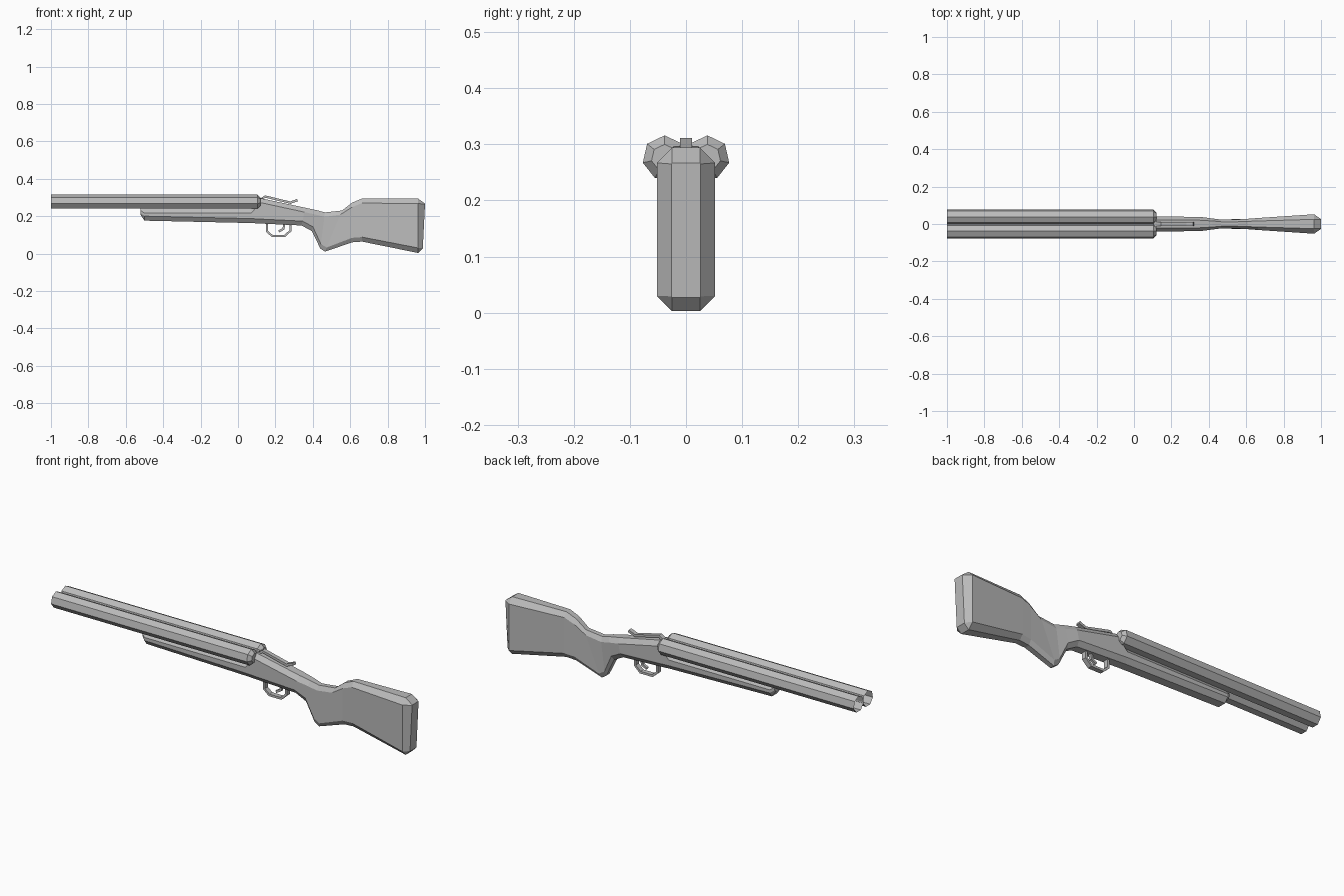
import bpy, bmesh, math
from mathutils import Vector

cube = bpy.data.objects.get("Cube")
if cube:
    bpy.data.objects.remove(cube)

GREY = (0.5, 0.5, 0.5, 1)
mat = bpy.data.materials.new("plain grey")
mat.use_nodes = True
mat.diffuse_color = GREY
mat.node_tree.nodes["Principled BSDF"].inputs["Base Color"].default_value = GREY


def loft(name, rings, cap_start=True, cap_end=True):
    """Skin a list of equal-length rings of points."""
    bm = bmesh.new()
    loops = [[bm.verts.new(p) for p in ring] for ring in rings]
    for a, b in zip(loops, loops[1:]):
        for i in range(len(a)):
            j = (i + 1) % len(a)
            bm.faces.new((a[i], a[j], b[j], b[i]))
    if cap_start:
        bm.faces.new(loops[0][::-1])
    if cap_end:
        bm.faces.new(loops[-1])
    bmesh.ops.recalc_face_normals(bm, faces=bm.faces)
    mesh = bpy.data.meshes.new(name)
    bm.to_mesh(mesh)
    bm.free()
    mesh.materials.append(mat)
    obj = bpy.data.objects.new(name, mesh)
    bpy.context.collection.objects.link(obj)
    return obj


def section(xt, zt, xb, zb, half, flat, chamfer):
    """Chamfered section between a top point and a bottom point."""
    top, bottom = Vector((xt, 0, zt)), Vector((xb, 0, zb))
    step = (bottom - top).normalized() * chamfer
    side = [(top, flat), (top + step, half), (bottom - step, half), (bottom, flat)]
    right = [p + Vector((0, -w, 0)) for p, w in side]
    left = [p + Vector((0, w, 0)) for p, w in reversed(side)]
    return right + left


def ribbon(name, path, half, thick):
    """Sweep a rectangle along a path in the xz plane."""
    pts = [Vector((x, 0, z)) for x, z in path]
    rings = []
    for i, p in enumerate(pts):
        before = (p - pts[i - 1]).normalized() if i else None
        after = (pts[i + 1] - p).normalized() if i < len(pts) - 1 else None
        d = ((before or after) + (after or before)).normalized()
        n = Vector((-d.z, 0, d.x)) * thick / 2
        w = Vector((0, half, 0))
        rings.append([p + n + w, p + n - w, p - n - w, p - n + w])
    return loft(name, rings)


# Forend, receiver, grip and butt as one carved body
stations = [
    (-0.52, 0.24, -0.52, 0.205, 0.028, 0.02, 0.01),
    (-0.50, 0.24, -0.50, 0.176, 0.04, 0.022, 0.024),
    (0.07, 0.24, 0.07, 0.163, 0.04, 0.022, 0.024),
    (0.12, 0.296, 0.13, 0.16, 0.04, 0.022, 0.024),
    (0.36, 0.245, 0.34, 0.15, 0.038, 0.02, 0.024),
    (0.42, 0.232, 0.395, 0.12, 0.03, 0.016, 0.024),
    (0.465, 0.22, 0.44, 0.027, 0.024, 0.012, 0.024),
    (0.556, 0.23, 0.465, 0.01, 0.024, 0.012, 0.024),
    (0.61, 0.272, 0.61, 0.06, 0.028, 0.014, 0.024),
    (0.663, 0.294, 0.663, 0.064, 0.032, 0.016, 0.024),
    (0.963, 0.294, 0.963, 0.003, 0.052, 0.025, 0.027),
    (1.0, 0.267, 0.988, 0.027, 0.026, 0.025, 0.002),
]
loft("stock_and_receiver", [section(*s) for s in stations])

# Pair of seven-sided barrels, open at the muzzle and chamfered at the breech
SIDES = 7
for name, y in (("left_barrel", -0.038), ("right_barrel", 0.038)):
    rings = []
    for x, r in ((-1, 0.04), (0.103, 0.04), (0.12, 0.024)):
        angles = [math.pi / 2 + i * math.tau / SIDES for i in range(SIDES)]
        rings.append([(x, y + r * math.cos(a), 0.276 + r * math.sin(a)) for a in angles])
    loft(name, rings, cap_start=False)

# Opening lever, trigger and guard
ribbon("top_lever", [(0.115, 0.283), (0.145, 0.305), (0.28, 0.272), (0.318, 0.286)], 0.011, 0.013)
ribbon("trigger_guard", [(0.155, 0.175), (0.155, 0.118), (0.183, 0.094), (0.25, 0.094),
                         (0.28, 0.122), (0.28, 0.17)], 0.012, 0.012)
ribbon("trigger", [(0.25, 0.17), (0.243, 0.132), (0.218, 0.118)], 0.007, 0.012)
